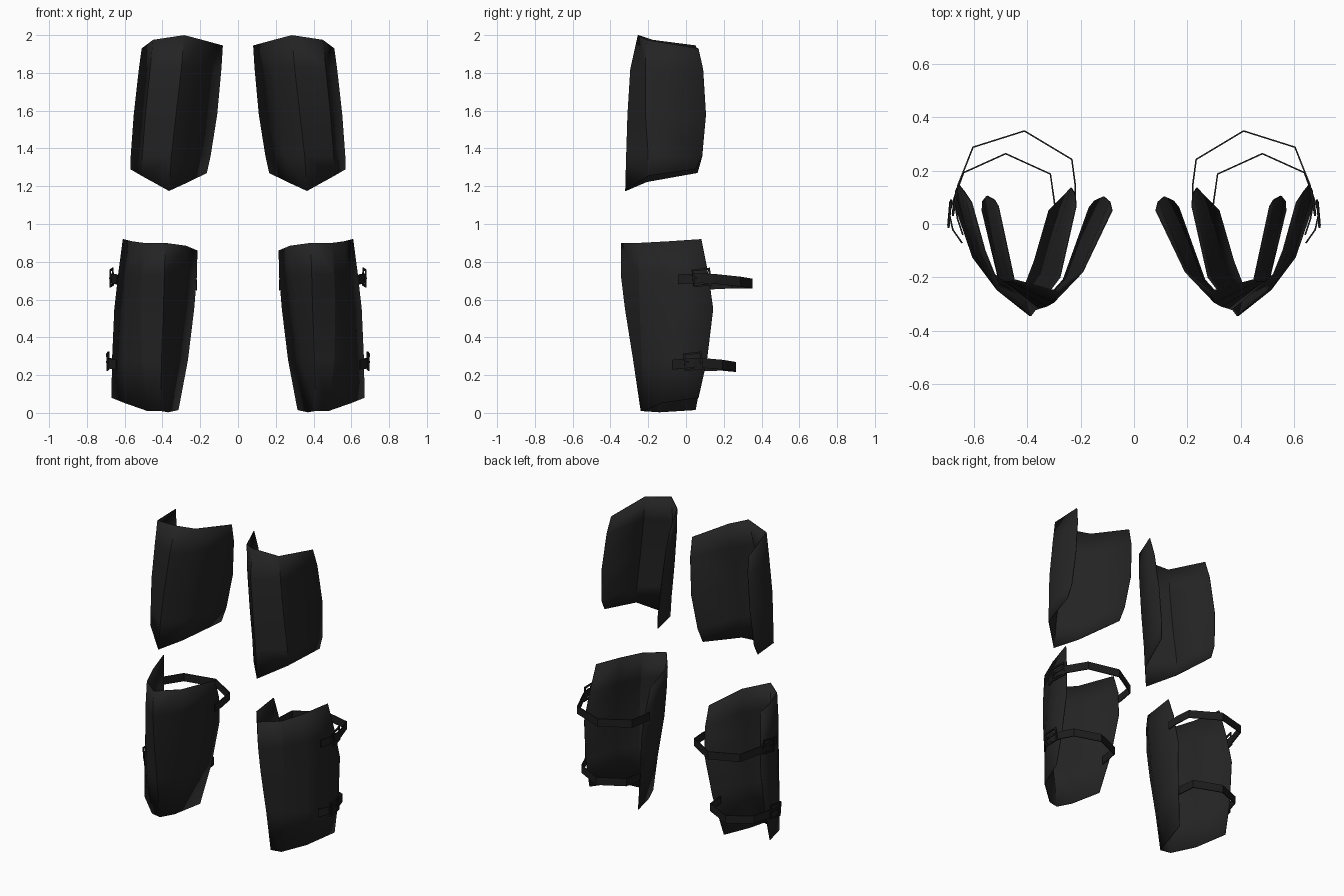
import bpy, bmesh, math
from mathutils import Matrix, Vector

if "Cube" in bpy.data.objects:
    bpy.data.objects.remove(bpy.data.objects["Cube"])


def material(name, value):
    m = bpy.data.materials.new(name)
    m.diffuse_color = (value, value, value, 1)
    m.use_nodes = True
    m.node_tree.nodes["Principled BSDF"].inputs["Base Color"].default_value = m.diffuse_color
    return m


plate_mat = material("charcoal plate", 0.017)
strap_mat = material("black strap", 0.012)


def finish(name, bm, mat, thickness=0, smooth=None):
    """Turn a bmesh into an object mirrored to the other leg."""
    me = bpy.data.meshes.new(name)
    bm.to_mesh(me)
    bm.free()
    me.materials.append(mat)
    ob = bpy.data.objects.new(name, me)
    bpy.context.collection.objects.link(ob)
    if smooth:
        bpy.context.view_layer.objects.active = ob
        ob.select_set(True)
        bpy.ops.object.shade_smooth_by_angle(angle=math.radians(smooth))
        ob.select_set(False)
    if thickness:
        s = ob.modifiers.new("thickness", 'SOLIDIFY')
        s.thickness = thickness
    m = ob.modifiers.new("other leg", 'MIRROR')
    m.use_clip = False
    m.use_mirror_merge = False
    return ob


def sheet(name, rows, mat, thickness, smooth=None):
    """Skin a grid of points, row by row."""
    bm = bmesh.new()
    grid = [[bm.verts.new(p) for p in row] for row in rows]
    for a, b in zip(grid, grid[1:]):
        for i in range(len(a) - 1):
            bm.faces.new((a[i], b[i], b[i + 1], a[i + 1]))
    return finish(name, bm, mat, thickness, smooth)


def level(z, *pts):
    return [(x, y, z) for x, y in pts]


# Thigh plate: each row runs inner edge, inner bend, ridge, outer bend, outer edge
thigh = [
    [(.08, .05, 1.945), (.19, -.18, 1.975), (.285, -.255, 2.0), (.45, -.21, 1.975), (.51, .065, 1.93)],
    level(1.82, (.088, .083), (.20, -.19), (.30, -.295), (.465, -.215), (.525, .09)),
    level(1.58, (.11, .102), (.225, -.20), (.328, -.31), (.49, -.215), (.552, .105)),
    level(1.36, (.145, .085), (.25, -.205), (.353, -.317), (.507, -.20), (.568, .085)),
    [(.165, .06, 1.27), (.262, -.21, 1.222), (.365, -.322, 1.175), (.51, -.20, 1.255), (.57, .05, 1.29)],
]
sheet("thigh_plate", thigh, plate_mat, .005, 25)

# Shin plate: same layout with an extra bend on the outer side
shin = [
    [(.215, .065, .86), (.275, -.20, .885), (.385, -.345, .90), (.50, -.25, .90), (.56, -.10, .908), (.61, .08, .92)],
    level(.73, (.217, .11), (.283, -.20), (.39, -.345), (.51, -.25), (.58, -.105), (.635, .118)),
    level(.55, (.232, .135), (.30, -.20), (.395, -.323), (.515, -.245), (.597, -.115), (.655, .143)),
    level(.28, (.265, .10), (.335, -.18), (.405, -.28), (.51, -.235), (.605, -.125), (.667, .11)),
    [(.315, .05, .015), (.37, -.14, .003), (.41, -.24, .01), (.48, -.225, .01), (.60, -.13, .052), (.67, .065, .08)],
]
sheet("shin_plate", shin, plate_mat, .005, 25)

# Calf straps: angular ribbons looping behind the leg
straps = {
    "upper_strap": [(.222, .07, .675), (.222, .14, .68), (.235, .24, .685), (.41, .345, .685),
                    (.60, .285, .695), (.655, .145, .71), (.668, .08, .713),
                    (.657, .02, .71), (.637, -.04, .707)],
    "lower_strap": [(.297, .055, .245), (.315, .185, .25), (.48, .26, .243), (.635, .19, .255),
                    (.668, .10, .263), (.688, .04, .265), (.675, -.02, .26), (.64, -.07, .255)],
}
for name, path in straps.items():
    rows = [[(x, y, z + dz) for x, y, z in path] for dz in (.026, -.026)]
    sheet(name, rows, strap_mat, .006)


# Buckles: four-bar frame with a prong
def buckle(name, centre, turn, tilt):
    bm = bmesh.new()
    place = (Matrix.Translation(Vector(centre)) @ Matrix.Rotation(math.radians(turn), 4, 'Z')
             @ Matrix.Rotation(math.radians(tilt), 4, 'X'))
    bars = [((0, 0, .042), (.008, .098, .01)), ((0, 0, -.042), (.008, .098, .01)),
            ((0, .044, 0), (.008, .01, .094)), ((0, -.044, 0), (.008, .01, .094)),
            ((.003, 0, 0), (.006, .09, .008))]
    for loc, size in bars:
        bmesh.ops.create_cube(bm, size=1, matrix=place @ Matrix.Translation(Vector(loc))
                              @ Matrix.Diagonal((*size, 1)))
    finish(name, bm, strap_mat)


buckle("upper_buckle", (.669, .083, .717), 9, 6)
buckle("lower_buckle", (.689, .038, .273), 5, 6)
